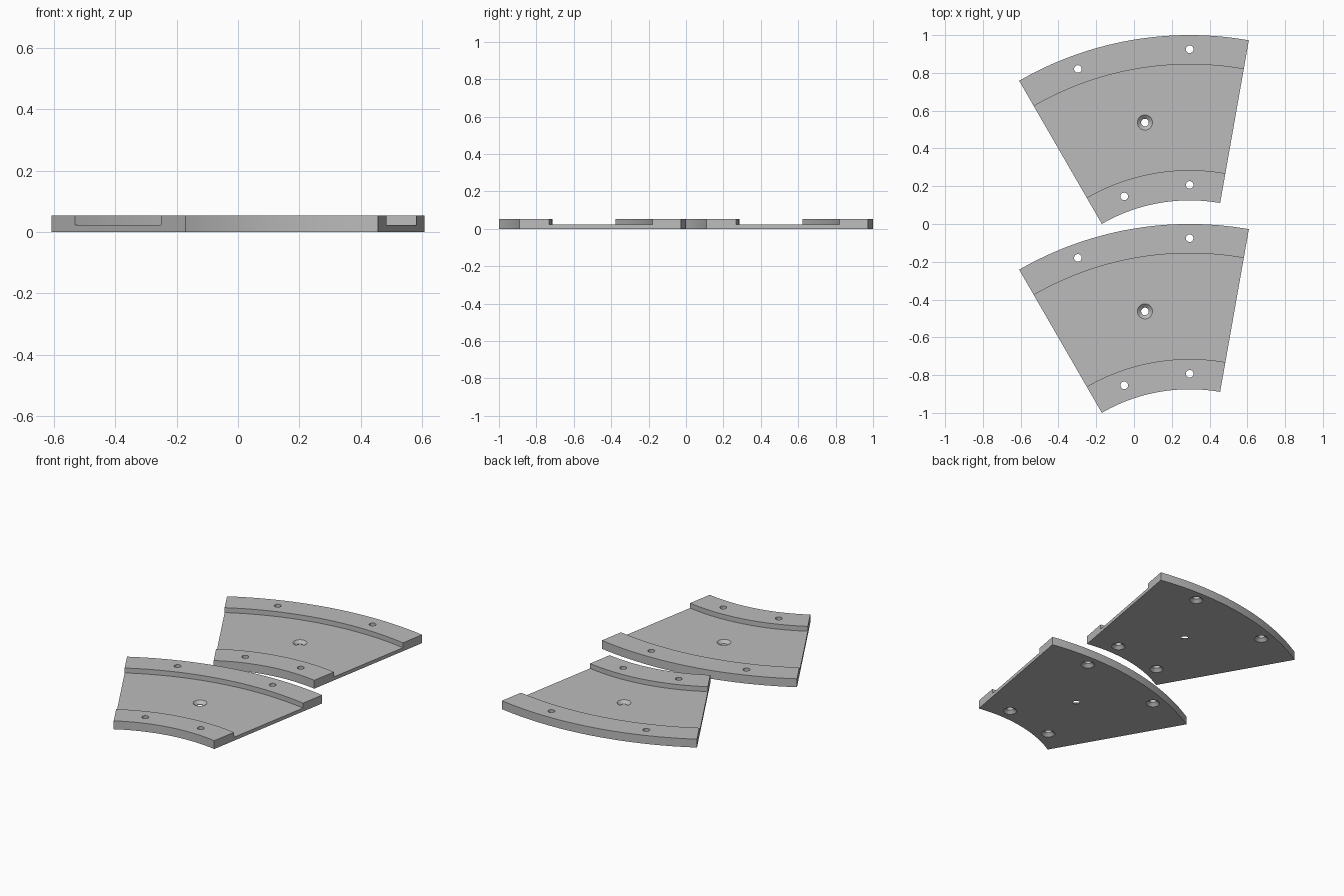
import bpy, bmesh, math

if "Cube" in bpy.data.objects:
    bpy.data.objects.remove(bpy.data.objects["Cube"])

# Shared dimensions
R_IN, R_LIP_IN, R_LIP_OUT, R_OUT = 0.93, 1.09, 1.65, 1.805
FLOOR, TOP = 0.022, 0.053
A0, A1, STEPS = math.radians(80), math.radians(120), 40
CX, CY = 0.2946, -0.805

grey = bpy.data.materials.new("light grey")
grey.diffuse_color = (0.5, 0.5, 0.5, 1)
grey.use_nodes = True
grey.node_tree.nodes["Principled BSDF"].inputs["Base Color"].default_value = grey.diffuse_color


def polar(r, deg):
    a = math.radians(deg)
    return r * math.cos(a), r * math.sin(a)


def to_object(bm, name):
    bmesh.ops.recalc_face_normals(bm, faces=bm.faces[:])
    mesh = bpy.data.meshes.new(name)
    bm.to_mesh(mesh)
    bm.free()
    ob = bpy.data.objects.new(name, mesh)
    bpy.context.collection.objects.link(ob)
    return ob


def bridge(bm, a, b):
    n = len(a)
    for i in range(n):
        j = (i + 1) % n
        bm.faces.new((a[i], a[j], b[j], b[i]))


def sector(name):
    # Channel cross-section swept along the arc
    profile = [(R_IN, 0), (R_OUT, 0), (R_OUT, TOP), (R_LIP_OUT, TOP),
               (R_LIP_OUT, FLOOR), (R_LIP_IN, FLOOR), (R_LIP_IN, TOP), (R_IN, TOP)]
    bm = bmesh.new()
    rings = []
    for k in range(STEPS + 1):
        a = A0 + (A1 - A0) * k / STEPS
        rings.append([bm.verts.new((r * math.cos(a), r * math.sin(a), z)) for r, z in profile])
    for a, b in zip(rings, rings[1:]):
        bridge(bm, a, b)
    bm.faces.new(rings[0])
    bm.faces.new(rings[-1])
    return to_object(bm, name)


def add_countersink(bm, x, y, z0, direction, sides=32):
    # Wide mouth at z0, narrowing to a straight bore
    rings = []
    for r, h in ((0.04, -0.02), (0.04, 0), (0.02, 0.018), (0.02, 0.09)):
        rings.append([bm.verts.new((x + r * math.cos(2 * math.pi * i / sides),
                                    y + r * math.sin(2 * math.pi * i / sides),
                                    z0 + direction * h)) for i in range(sides)])
    for a, b in zip(rings, rings[1:]):
        bridge(bm, a, b)
    bm.faces.new(rings[0])
    bm.faces.new(rings[-1])


# Screw hole cutter: lip holes open below, the centre hole opens above
bm = bmesh.new()
for r in (1.012, 1.73):
    for deg in (90, 110):
        add_countersink(bm, *polar(r, deg), 0, 1)
add_countersink(bm, *polar(1.363, 100), FLOOR, -1)
cutter = to_object(bm, "screw_hole_cutter")
cutter.hide_render = True

# Drilled plate
plate = sector("back_plate")
mod = plate.modifiers.new("holes", "BOOLEAN")
mod.operation, mod.solver, mod.object = "DIFFERENCE", "EXACT", cutter
bpy.context.view_layer.update()
drilled = bpy.data.meshes.new_from_object(
    plate.evaluated_get(bpy.context.evaluated_depsgraph_get()))
plate.modifiers.clear()
plate.data = drilled
drilled.materials.clear()
drilled.materials.append(grey)
bpy.data.objects.remove(cutter)
plate.location = (CX, CY, 0)

bpy.context.view_layer.objects.active = plate
plate.select_set(True)
bpy.ops.object.shade_smooth_by_angle(angle=math.radians(30))

# Matching plate in front
front = plate.copy()
front.name = "front_plate"
front.location = (CX, CY - 1, 0)
bpy.context.collection.objects.link(front)
